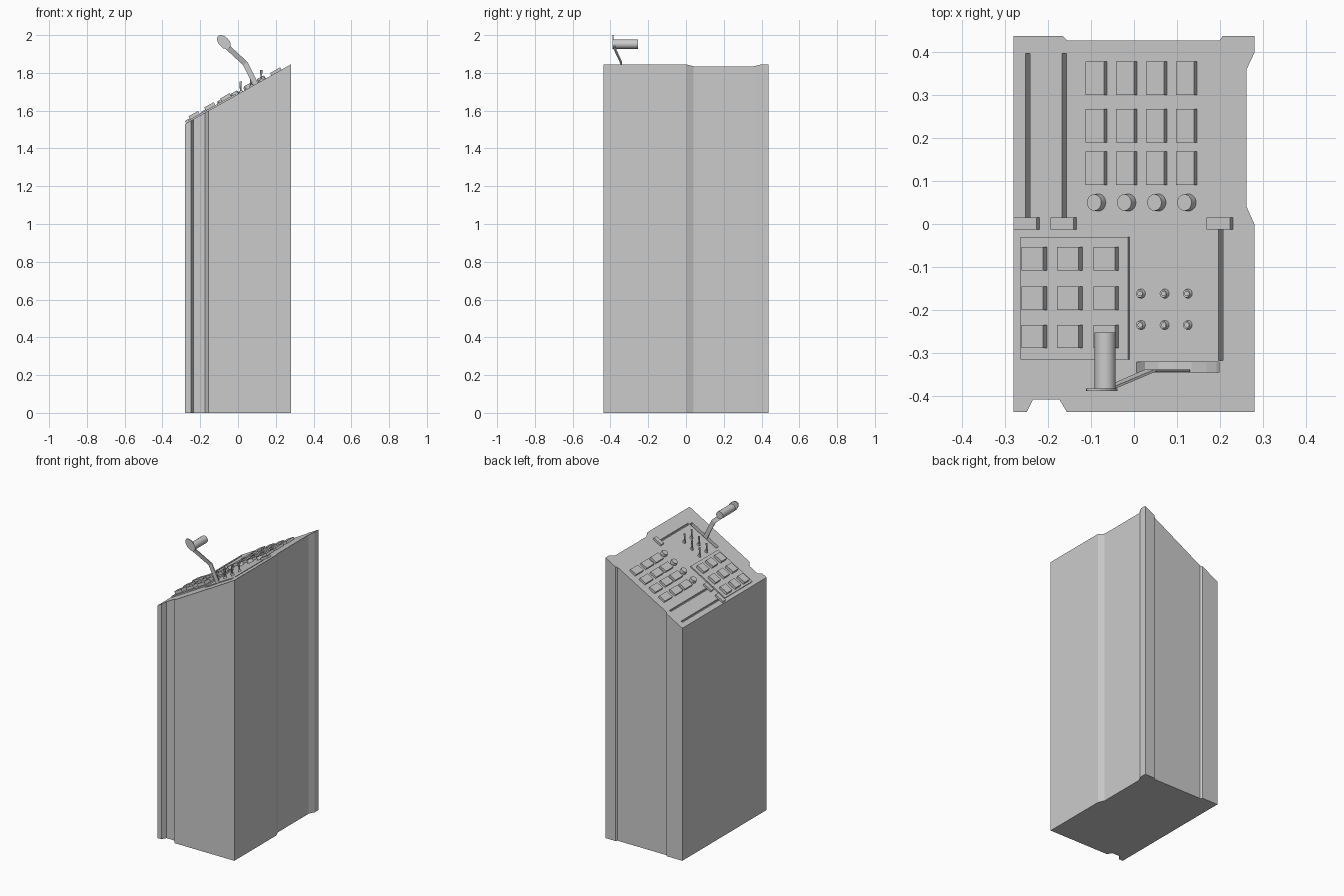
import bpy, bmesh, math
from mathutils import Matrix, Vector

if "Cube" in bpy.data.objects:
    bpy.data.objects.remove(bpy.data.objects["Cube"])

LOW, HIGH, HALF = 1.53, 1.845, 0.28
ANG = math.atan2(HIGH - LOW, 2 * HALF)
COS = math.cos(ANG)


def top_z(x):
    return LOW + (x + HALF) * math.tan(ANG)


def on_top(x, y):
    """Frame lying on the sloped console top."""
    return Matrix.Translation((x, y, top_z(x))) @ Matrix.Rotation(-ANG, 4, 'Y')


def finish(name, bm):
    bmesh.ops.recalc_face_normals(bm, faces=bm.faces)
    me = bpy.data.meshes.new(name)
    bm.to_mesh(me)
    bm.free()
    ob = bpy.data.objects.new(name, me)
    bpy.context.collection.objects.link(ob)
    return ob


def loft(name, rings):
    """Closed solid through rings of equal point count."""
    bm = bmesh.new()
    vs = [[bm.verts.new(p) for p in r] for r in rings]
    n = len(vs[0])
    for a, b in zip(vs, vs[1:]):
        for i in range(n):
            j = (i + 1) % n
            bm.faces.new((a[i], a[j], b[j], b[i]))
    bm.faces.new(vs[0])
    bm.faces.new(vs[-1])
    return finish(name, bm)


def block(name, x0, x1, y0, y1, bottom, top):
    """Box on the slope; x0..x1 is its plan footprint, heights along the normal."""
    bm = bmesh.new()
    m = on_top((x0 + x1) / 2, (y0 + y1) / 2)
    m = m @ Matrix.Translation((0, 0, (bottom + top) / 2))
    m = m @ Matrix.Diagonal(((x1 - x0) / COS, y1 - y0, top - bottom, 1))
    bmesh.ops.create_cube(bm, size=1, matrix=m)
    return finish(name, bm)


def cone(name, m, r1, r2, h, seg=16):
    bm = bmesh.new()
    bmesh.ops.create_cone(bm, cap_ends=True, segments=seg, radius1=r1, radius2=r2,
                          depth=h, matrix=m @ Matrix.Translation((0, 0, h / 2)))
    ob = finish(name, bm)
    bpy.context.view_layer.objects.active = ob
    ob.select_set(True)
    bpy.ops.object.shade_smooth_by_angle(angle=math.radians(35))
    ob.select_set(False)
    return ob


def cut(body, cutter):
    mod = body.modifiers.new("cut", 'BOOLEAN')
    mod.operation, mod.solver, mod.object = 'DIFFERENCE', 'EXACT', cutter
    bpy.context.view_layer.objects.active = body
    bpy.ops.object.modifier_apply(modifier=mod.name)
    bpy.data.objects.remove(cutter)


# Cabinet with notched footprint and sloping top
plan = [(-.28, .438), (-.166, .438), (-.156, .427), (.199, .427), (.207, .438),
        (.28, .438), (.28, .398), (.262, .36), (.262, .04), (.28, 0), (.28, -.438),
        (-.156, -.438), (-.174, -.408), (-.235, -.408), (-.25, -.438), (-.28, -.438)]
body = loft("cabinet", [[(x, y, 0) for x, y in plan],
                        [(x, y, top_z(x)) for x, y in plan]])

# Slider grooves
for x, y0, y1 in [(-.247, -.005, .397), (-.162, -.005, .397), (.202, -.318, .005)]:
    cut(body, block("groove_cutter", x - .005, x + .005, y0, y1, -.02, .02))

# Curved slot for the crank lever
arc = [(-.11, .03)]
for i in range(9):
    t = math.pi * i / 8
    arc.append((-.11 * math.cos(t), -.065 * math.sin(t)))
arc.append((.11, .03))
m = on_top(.102, 0)
cut(body, loft("slot_cutter", [[m @ Vector((u, y, w)) for u, w in arc]
                               for y in (-.346, -.321)]))

# Slider handles
for i, x in enumerate((-.248, -.162, .202)):
    block(f"slider_handle_{i}", x - .026, x + .028, -.013, .015, -.002, .014)

# Wide button bank
for i in range(4):
    for j, y in enumerate((.339, .229, .130)):
        x = -.063 + .07 * i
        block(f"wide_button_{i}_{j}", x - .042, x, y - .039, y + .039, -.002, .015)

# Square keypad on its raised plate
block("keypad_plate", -.26, -.01, -.315, -.03, -.002, .008)
for i, x in enumerate((-.199, -.116, -.032)):
    for j, y in enumerate((-.081, -.173, -.262)):
        block(f"key_{i}_{j}", x - .05, x, y - .027, y + .027, 0, .026)

# Round knobs
for i in range(4):
    cone(f"knob_{i}", on_top(-.083 + .07 * i, .05), .02, .019, .02, 24)

# Toggle switches: collar and upright stick
for i, x in enumerate((.017, .072, .126)):
    for j, y in enumerate((-.162, -.235)):
        cone(f"toggle_collar_{i}_{j}", on_top(x, y), .011, .009, .009)
        cone(f"toggle_stick_{i}_{j}", Matrix.Translation((x - .003, y, top_z(x))),
             .004, .006, .057, 12)

# Crank lever: flat bent bar
path = [Vector(p) for p in [(.118, -.341, 1.69), (.038, -.341, 1.85), (-.065, -.385, 1.945)]]
rings = []
for i, p in enumerate(path):
    d = path[min(i + 1, 2)] - path[max(i - 1, 0)]
    n = Vector((-d.z, 0, d.x)).normalized() * .014
    t = Vector((0, .003, 0))
    rings.append([p - n - t, p + n - t, p + n + t, p - n + t])
loft("crank_lever", rings)

# Oval end plate and grip
rings = []
for y in (-.389, -.383):
    ring = []
    for k in range(20):
        a = math.tau * k / 20
        u, v = .044 * math.cos(a), .027 * math.sin(a)
        ring.append((-.075 + (-u + v) * .707, y, 1.9635 + (u + v) * .707))
    rings.append(ring)
loft("crank_end_plate", rings)
cone("crank_grip", Matrix.Translation((-.067, -.384, 1.952)) @ Matrix.Rotation(-math.pi / 2, 4, 'X'),
     .0245, .0245, .131, 24)
